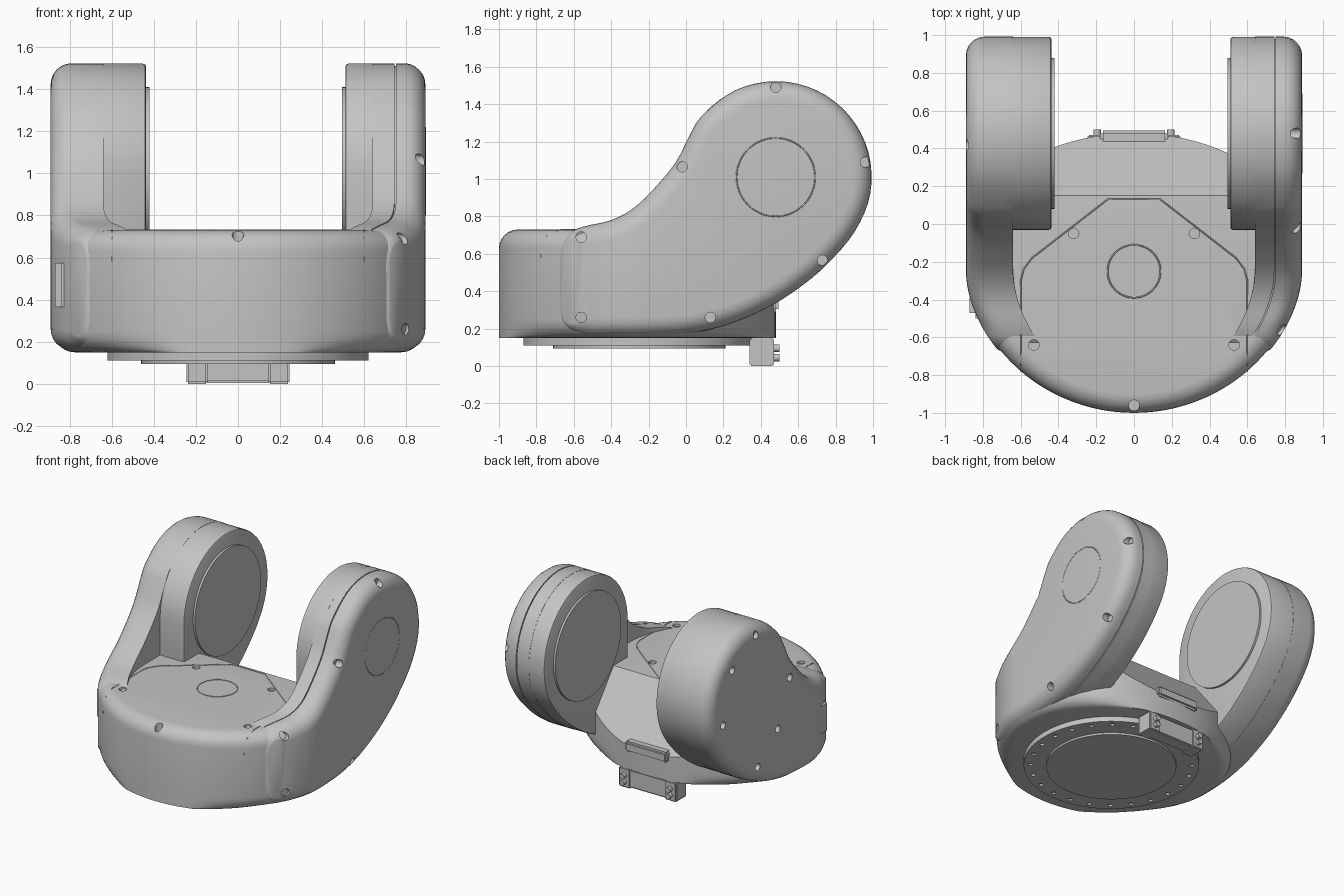
import bpy, bmesh, math
from mathutils import Vector, Matrix

cube = bpy.data.objects.get("Cube")
if cube:
    bpy.data.objects.remove(cube, do_unlink=True)

GREY = bpy.data.materials.new("light grey")
GREY.use_nodes = True
GREY.diffuse_color = (0.55, 0.55, 0.55, 1)
GREY.node_tree.nodes["Principled BSDF"].inputs["Base Color"].default_value = GREY.diffuse_color


def smooth(mesh):
    mesh.shade_smooth()
    mesh.set_sharp_from_angle(angle=math.radians(32))


def finish(bm, name):
    bmesh.ops.recalc_face_normals(bm, faces=bm.faces)
    mesh = bpy.data.meshes.new(name)
    bm.to_mesh(mesh)
    bm.free()
    obj = bpy.data.objects.new(name, mesh)
    bpy.context.collection.objects.link(obj)
    mesh.materials.append(GREY)
    smooth(mesh)
    return obj


def cylinder(name, center, radius, depth, axis=(0, 0, 1), sides=64):
    bm = bmesh.new()
    turn = Vector((0, 0, 1)).rotation_difference(Vector(axis)).to_matrix().to_4x4()
    bmesh.ops.create_cone(bm, cap_ends=True, segments=sides, radius1=radius, radius2=radius,
                          depth=depth, matrix=Matrix.Translation(center) @ turn)
    return finish(bm, name)


def box(name, center, size, bevel=0.008, segments=2):
    bm = bmesh.new()
    bmesh.ops.create_cube(bm, size=1, matrix=Matrix.Translation(center) @ Matrix.Diagonal((*size, 1)))
    bmesh.ops.bevel(bm, geom=bm.edges[:], offset=bevel, segments=segments, affect='EDGES')
    return finish(bm, name)


def drill(obj, holes, radius, depth, axis):
    """Cut round holes one by one; a cut that fails leaves the part whole."""
    for h in holes:
        cutter = cylinder("cutter", h, radius, depth, axis, 20)
        cutter.hide_render = True
        mod = obj.modifiers.new("hole", 'BOOLEAN')
        mod.object, mod.operation, mod.solver = cutter, 'DIFFERENCE', 'EXACT'
        graph = bpy.context.evaluated_depsgraph_get()
        mesh = bpy.data.meshes.new_from_object(obj.evaluated_get(graph))
        obj.modifiers.clear()
        if len(mesh.polygons) > len(obj.data.polygons):
            obj.data = mesh
        bpy.data.objects.remove(cutter, do_unlink=True)
    smooth(obj.data)


def seam(name, points, cyclic=False):
    curve = bpy.data.curves.new(name, 'CURVE')
    curve.dimensions = '3D'
    curve.bevel_depth = 0.004
    curve.bevel_resolution = 1
    spline = curve.splines.new('POLY')
    spline.points.add(len(points) - 1)
    for sp, p in zip(spline.points, points):
        sp.co = (*p, 1)
    spline.use_cyclic_u = cyclic
    curve.materials.append(GREY)
    bpy.context.collection.objects.link(bpy.data.objects.new(name, curve))


def layered(loop, layers, place, weight=lambda p, d: 1, strip=False):
    """Stack inset copies of a closed outline; close the ends with caps."""
    n = len(loop)
    area = sum(loop[i - 1].cross(loop[i]) for i in range(n))
    side = 1 if area > 0 else -1
    inward = []
    for i in range(n):
        t = (loop[(i + 1) % n] - loop[i - 1]).normalized()
        inward.append(Vector((-t.y, t.x)) * side)
    bm = bmesh.new()
    rings = []
    for inset, d in layers:
        pts = [p + v * inset * weight(p, d) for p, v in zip(loop, inward)]
        rings.append([bm.verts.new(place(p.x, p.y, d)) for p in pts])
    for a, b in zip(rings, rings[1:]):
        for i in range(n):
            bm.faces.new((a[i - 1], a[i], b[i], b[i - 1]))
    for ring in (rings[0], rings[-1]):
        if strip:
            for i in range(n // 2):
                quad = (ring[i], ring[i + 1], ring[n - i - 1], ring[(n - i) % n])
                bm.faces.new(list(dict.fromkeys(quad)))
        else:
            bm.faces.new(ring)
    return bm


def spline_loop(ctrl, steps=4):
    out, n = [], len(ctrl)
    for i in range(n):
        a, b, c, d = (ctrl[(i + k) % n] for k in (-1, 0, 1, 2))
        for s in range(steps):
            t = s / steps
            out.append(0.5 * (2 * b + (c - a) * t + (2 * a - 5 * b + 4 * c - d) * t ** 2
                              + (3 * b - a - 3 * c + d) * t ** 3))
    return out


def arc(start, stop, step, r=0.513):
    return [Vector((0.48 + r * math.cos(math.radians(a)), 1.01 + r * math.sin(math.radians(a))))
            for a in range(start, stop, step)]


def outer_x(y):
    """Half width of the plan, straight at the back and pointed to the front."""
    u = min(1, max(0, (-0.25 - y) / 0.75)) ** (1 / 1.1)
    return 0.89 * math.sqrt(1 - u * u)


ROUND = [math.radians(a) for a in range(0, 91, 15)]

# Main body: rounded plan, soft top edge, lower edge softened only at the sides
plan = []
for k in range(96):
    t = 2 * math.pi * k / 96
    s = math.sin(t)
    plan.append(Vector((0.875 * math.cos(t), -0.25 + (0.73 * s ** 0.8 if s > 0 else -0.75 * (-s) ** 1.1))))
body_layers = [(0.1 * (1 - math.sin(a)), 0.15 + 0.1 * (1 - math.cos(a))) for a in ROUND]
body_layers += [(0.1 * (1 - math.cos(a)), 0.63 + 0.1 * math.sin(a)) for a in ROUND]
bm = layered(plan, body_layers, lambda x, y, z: (x, y, z),
             lambda p, z: 1 if z > 0.4 else min(1, max(0, (abs(p.x) - 0.3) / 0.4)))
bmesh.ops.bisect_plane(bm, geom=bm.verts[:] + bm.edges[:] + bm.faces[:], plane_co=(0, 0.15, 0.73),
                       plane_no=(0, 0.4, 0.32), clear_outer=True)
bmesh.ops.holes_fill(bm, edges=[e for e in bm.edges if e.is_boundary], sides=0)
body = finish(bm, "main_body")
top_holes = [(s * x, y, 0.76) for s in (-1, 1) for x, y in ((0.32, -0.05), (0.53, -0.64))]
drill(body, top_holes, 0.028, 0.1, (0, 0, 1))
drill(body, [(0, -0.96, 0.7)], 0.028, 0.12, (0, 0, 1))

# Seams of the top cover
half = [(0.6, -0.778, 0.58), (0.6, -0.77, 0.645), (0.6, -0.745, 0.695), (0.6, -0.67, 0.73),
        (0.6, -0.3, 0.73), (0.585, -0.24, 0.73), (0.54, -0.18, 0.73), (0.14, 0.13, 0.73)]
seam("top_cover_seam", half + [(-x, y, z) for x, y, z in reversed(half)])
ring = [(math.cos(k * math.pi / 24), math.sin(k * math.pi / 24)) for k in range(48)]
seam("top_cap_seam", [(0.14 * c, -0.25 + 0.14 * s, 0.73) for c, s in ring], True)
seam("side_cap_seam", [(0.888, 0.48 + 0.21 * c, 1.01 + 0.21 * s) for c, s in ring], True)

# Arm outline in the side plane, front middle first
upper = [Vector(p) for p in ((-0.68, 0.45), (-0.68, 0.6), (-0.64, 0.7), (-0.55, 0.745), (-0.4, 0.78),
                             (-0.28, 0.845), (-0.17, 0.95), (-0.055, 1.09), (0.02, 1.235))]
lower = [Vector(p) for p in ((0.745, 0.535), (0.6, 0.415), (0.45, 0.32), (0.25, 0.23),
                             (0.05, 0.18), (-0.15, 0.162), (-0.4, 0.16), (-0.56, 0.165),
                             (-0.65, 0.205), (-0.68, 0.3))]
arm_loop = spline_loop(upper + arc(140, -36, -25) + lower)
housing_loop = arc(180, -31, -6) + arm_loop[64:85] + [Vector((-0.03, 0.3))]

left_screws = [(0.48, 1.49), (0.96, 1.09), (0.73, 0.565), (0.13, 0.26), (-0.56, 0.26),
               (-0.56, 0.69), (-0.02, 1.065)]
right_screws = [(0.42, 1.44), (0.71, 1.28), (0.01, 0.96), (0.82, 0.9), (0.155, 0.62), (0.4, 0.42)]
edge = [(0.1 * (1 - math.sin(a)), 0.1 * (1 - math.cos(a))) for a in ROUND]


def arm_part(name, side, layers):
    bm = layered(arm_loop, layers, lambda y, z, d: (side * (outer_x(y) - d), y, z),
                 lambda p, d: min(1, max(0.2, (p.x + 0.7) / 0.15)), strip=True)
    return finish(bm, name)


# Left arm: drilled cover over a core with a fine groove between; right arm in one piece
cover = arm_part("left_arm_cover", 1, edge + [(0, 0.14)])
drill(cover, [(outer_x(y) + 0.04, y, z) for y, z in left_screws], 0.028, 0.2, (1, 0, 0))
arm_part("left_arm", 1, [(0.012, 0.139), (0.012, 0.147), (0, 0.147), (0, 0.25)])
right_arm = arm_part("right_arm", -1, edge + [(0, 0.25)])
drill(right_arm, [(-outer_x(y) - 0.065, y, z) for y, z in right_screws], 0.028, 0.2, (1, 0, 0))

# Joint housings and the round plates on their inner faces
for side, label, inner in ((1, "left", 0.51), (-1, "right", 0.437)):
    bm = layered(housing_loop, [(0.014, inner), (0.006, inner + 0.004), (0.002, inner + 0.014), (0.002, 0.68)],
                 lambda y, z, x: (side * x, y, z))
    finish(bm, label + "_joint_housing")
    cylinder(label + "_joint_plate", (side * (inner + 0.03), 0.48, 1.01), 0.4, 0.092, (1, 0, 0))

# Mounting flange with a ring of bolt holes
flange = cylinder("mounting_flange", (0, -0.25, 0.15), 0.62, 0.08, sides=96)
bolts = [(0.57 * math.cos(k * math.pi / 12 + 0.1), -0.25 + 0.57 * math.sin(k * math.pi / 12 + 0.1), 0.1)
         for k in range(24)]
drill(flange, bolts, 0.016, 0.05, (0, 0, 1))
cylinder("flange_disc", (0, -0.25, 0.115), 0.46, 0.04, sides=96)

# Connector bracket under the back edge
box("connector_bridge", (0, 0.41, 0.075), (0.32, 0.1, 0.14))
for s, label in ((1, "left"), (-1, "right")):
    box(label + "_connector_block", (s * 0.195, 0.405, 0.075), (0.1, 0.13, 0.15))
    for z in (0.045, 0.095):
        cylinder(label + "_connector_pin", (s * 0.195, 0.48, z), 0.02, 0.04, (0, 1, 0), 16)

# Back clip and side plug
box("back_clip", (0, 0.455, 0.33), (0.36, 0.08, 0.08), 0.015)
box("side_plug", (-0.765, -0.43, 0.47), (0.21, 0.14, 0.27), 0.03, 4)
